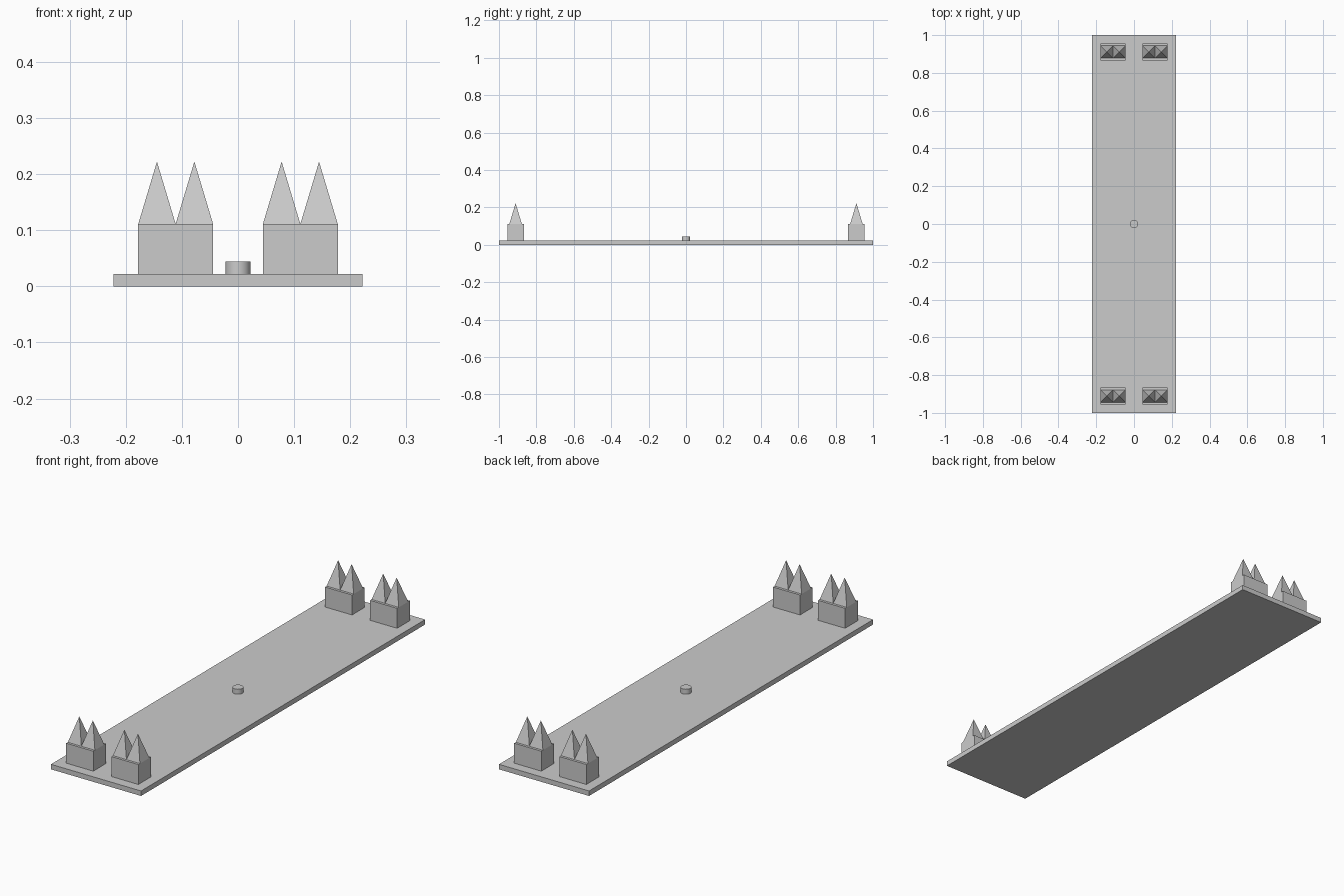
import bpy
import math

cube = bpy.data.objects.get("Cube")
if cube:
    bpy.data.objects.remove(cube, do_unlink=True)

grey = bpy.data.materials.new("light_grey")
grey.use_nodes = True
colour = (0.6, 0.6, 0.6, 1)
grey.diffuse_color = colour
grey.node_tree.nodes["Principled BSDF"].inputs["Base Color"].default_value = colour

UNIT = 2 / 90          # the whole model sits on this module
BASE_TOP = UNIT
BLOCK_TOP = 5 * UNIT
SPIKE_TOP = 10 * UNIT


def finish(name):
    obj = bpy.context.object
    obj.name = name
    obj.data.materials.append(grey)
    return obj


def box(name, x, y, z0, z1, width, depth):
    bpy.ops.mesh.primitive_cube_add(size=1, location=(x, y, (z0 + z1) / 2))
    obj = finish(name)
    obj.scale = (width, depth, z1 - z0)
    bpy.ops.object.transform_apply(location=False, rotation=False, scale=True)


def spike(name, x, y):
    # square pyramid with sides along the axes
    bpy.ops.mesh.primitive_cone_add(
        vertices=4, radius1=1.5 * UNIT * math.sqrt(2), radius2=0,
        depth=SPIKE_TOP - BLOCK_TOP, location=(x, y, (BLOCK_TOP + SPIKE_TOP) / 2),
        rotation=(0, 0, math.pi / 4))
    finish(name)


# long flat board
box("base_board", 0, 0, 0, BASE_TOP, 20 * UNIT, 2)

# a block with two spikes near each corner
for end, sy in (("front", -1), ("back", 1)):
    for side, sx in (("right", -1), ("left", 1)):
        x, y = sx * 5 * UNIT, sy * 41 * UNIT
        box(f"{end}_{side}_block", x, y, BASE_TOP, BLOCK_TOP, 6 * UNIT, 4 * UNIT)
        for place, dx in (("inner", -sx), ("outer", sx)):
            spike(f"{end}_{side}_{place}_spike", x + dx * 1.5 * UNIT, y)

# small round peg in the centre
bpy.ops.mesh.primitive_cylinder_add(vertices=32, radius=UNIT, depth=UNIT,
                                    location=(0, 0, 1.5 * UNIT))
finish("centre_peg")
bpy.ops.object.shade_smooth_by_angle()
